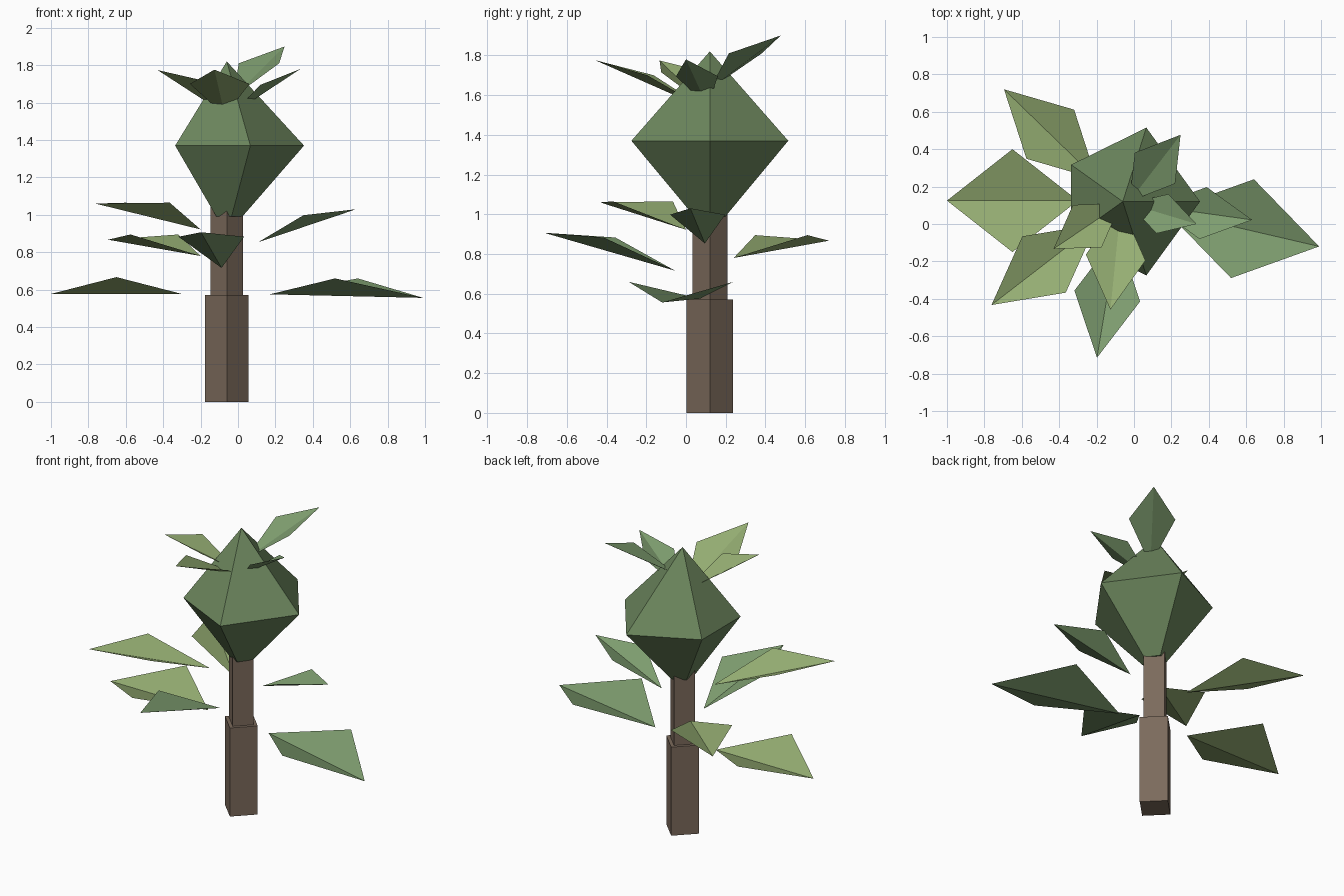
import bpy, bmesh
from mathutils import Vector

if "Cube" in bpy.data.objects:
    bpy.data.objects.remove(bpy.data.objects["Cube"])

AXIS = Vector((-0.06, 0.12, 0))


def material(name, rgb):
    m = bpy.data.materials.new(name)
    m.diffuse_color = (*rgb, 1)
    m.use_nodes = True
    m.node_tree.nodes["Principled BSDF"].inputs["Base Color"].default_value = m.diffuse_color
    return m


BARK = material("bark", (0.20, 0.145, 0.106))
CROWN = material("crown_green", (0.15, 0.24, 0.11))
GREEN = material("leaf_green", (0.21, 0.34, 0.16))
LIGHT = material("leaf_light_green", (0.30, 0.42, 0.17))


def add_mesh(name, verts, faces, mat):
    me = bpy.data.meshes.new(name)
    me.from_pydata([tuple(v) for v in verts], [], faces)
    me.materials.append(mat)
    ob = bpy.data.objects.new(name, me)
    bpy.context.collection.objects.link(ob)
    return ob


def trunk(name, radius, z0, z1):
    # square post with its corners on the axes
    bm = bmesh.new()
    ring = [(radius, 0), (0, radius), (-radius, 0), (0, -radius)]
    f = bm.faces.new([bm.verts.new(AXIS + Vector((x, y, z0))) for x, y in ring])
    top = bmesh.ops.extrude_face_region(bm, geom=[f])["geom"]
    bmesh.ops.translate(bm, vec=(0, 0, z1 - z0),
                        verts=[g for g in top if isinstance(g, bmesh.types.BMVert)])
    bmesh.ops.recalc_face_normals(bm, faces=bm.faces)
    ob = add_mesh(name, [], [], BARK)
    bm.to_mesh(ob.data)
    bm.free()


def leaf(name, base, tip, side_z, half_width, mat):
    # two triangles folded into a V along the base-tip line
    base, tip = Vector(base), Vector(tip)
    d = tip - base
    across = Vector((-d.y, d.x, 0)).normalized() * half_width
    mid = (base + tip) / 2
    mid.z = side_z
    add_mesh(name, [base, tip, mid + across, mid - across],
             [(0, 1, 2), (0, 3, 1)], mat)


# trunk
trunk("lower_trunk", 0.117, 0, 0.572)
trunk("upper_trunk", 0.088, 0.572, 1.12)

# five-sided crown: small bottom ring, wide middle ring, pointed top
ring = [(0.413, 0), (0.126, 0.395), (-0.276, 0.197), (-0.276, -0.197), (0.126, -0.395)]
verts = [AXIS + Vector((x * s, y * s, z)) for s, z in ((0.2, 0.99), (1, 1.37)) for x, y in ring]
verts.append(AXIS + Vector((0, 0, 1.82)))
faces = [(4, 3, 2, 1, 0)]
for i in range(5):
    j = (i + 1) % 5
    faces += [(i, j, j + 5, i + 5), (i + 5, j + 5, 10)]
add_mesh("crown", verts, faces, CROWN)

# leaves: name, base, tip, height of side corners, half width, material
leaves = [
    ("low_right_leaf", (0.17, 0.07, 0.575), (0.99, -0.12, 0.556), 0.66, 0.271, GREEN),
    ("low_left_leaf", (-0.30, 0.125, 0.577), (-1.0, 0.125, 0.577), 0.667, 0.275, LIGHT),
    ("back_left_leaf", (-0.20, 0.24, 0.78), (-0.695, 0.72, 0.867), 0.895, 0.183, LIGHT),
    ("front_left_leaf", (-0.20, 0.0, 0.922), (-0.762, -0.433, 1.06), 1.065, 0.19, LIGHT),
    ("front_leaf", (-0.088, -0.055, 0.716), (-0.198, -0.715, 0.907), 0.883, 0.178, GREEN),
    ("mid_right_leaf", (0.107, 0.095, 0.853), (0.632, 0.022, 1.03), 0.998, 0.14, GREEN),
    ("top_back_leaf", (-0.025, 0.12, 1.63), (0.249, 0.477, 1.90), 1.81, 0.136, GREEN),
    ("top_right_leaf", (-0.03, 0.11, 1.54), (0.334, 0.0, 1.78), 1.695, 0.11, GREEN),
    ("top_front_leaf", (-0.07, 0.10, 1.53), (-0.126, -0.458, 1.776), 1.70, 0.16, LIGHT),
    ("top_left_leaf", (-0.07, 0.11, 1.54), (-0.43, -0.133, 1.774), 1.715, 0.137, LIGHT),
]
for args in leaves:
    leaf(*args)
